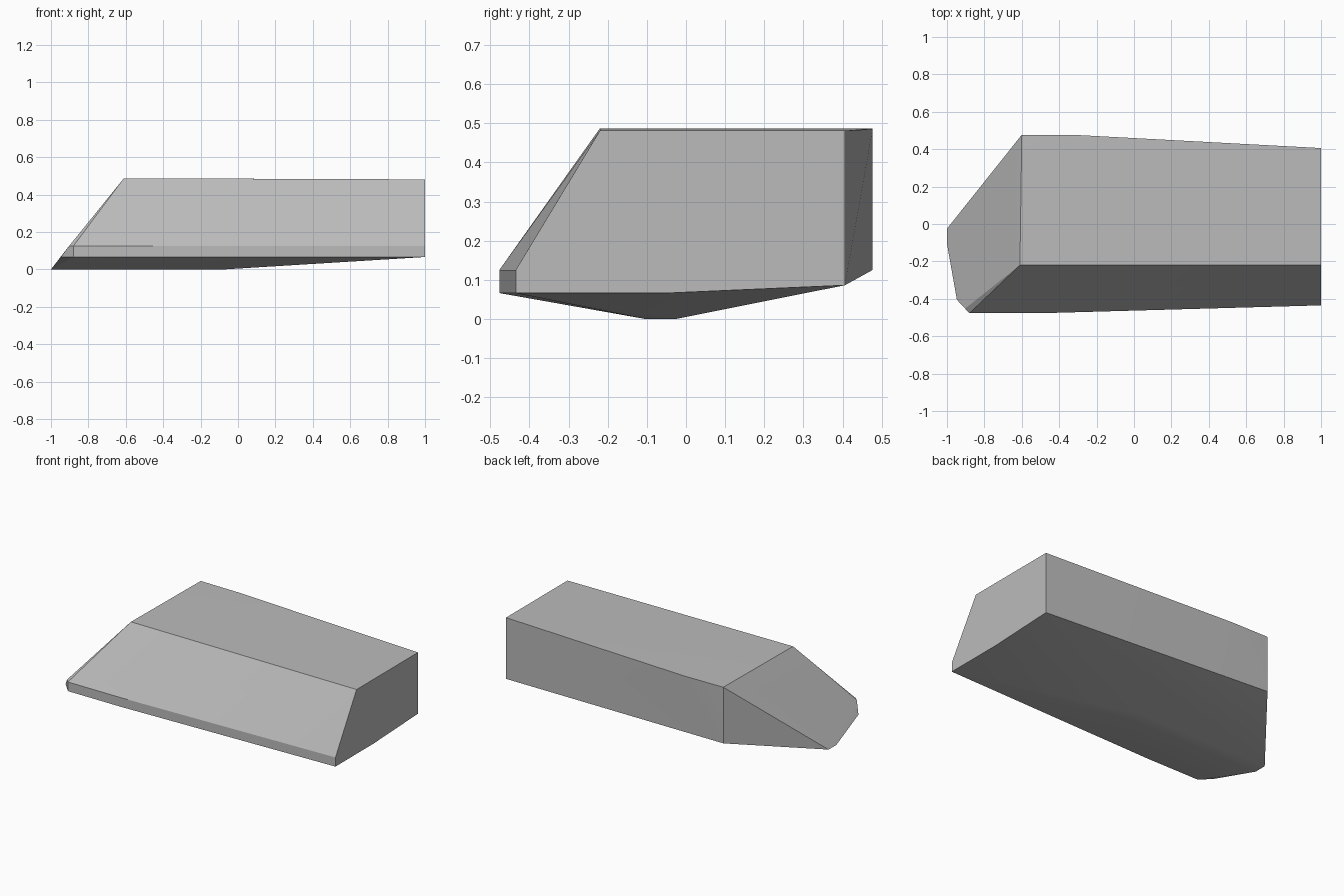
import bpy
import bmesh
import math

cube = bpy.data.objects.get("Cube")
if cube:
    bpy.data.objects.remove(cube, do_unlink=True)

grey = bpy.data.materials.new("plain grey")
grey.use_nodes = True
colour = (0.5, 0.5, 0.5, 1)
grey.diffuse_color = colour
grey.node_tree.nodes["Principled BSDF"].inputs["Base Color"].default_value = colour

# Corners of the faceted block, grouped by where they lie
roof = [(-0.61, -0.22, 0.487), (-0.6, 0.477, 0.487), (-0.33, 0.477, 0.485),
        (1, 0.406, 0.481), (1, -0.22, 0.481)]
front_wall = [(x, y, z) for x, y in ((-0.88, -0.477), (-0.5, -0.477), (1, -0.435))
              for z in (0.066, 0.125)]
nose_chamfer = [(-0.947, -0.405, 0.066), (-0.903, -0.452, 0.125)]
back_foot = [(-0.6, 0.477, 0.125), (1, 0.406, 0.086)]
end_foot = [(1, -0.05, 0.066)]
keel = [(x, y, 0) for x in (-1, -0.07) for y in (-0.105, -0.025)]

# Wrap the corners in one closed shell
bm = bmesh.new()
for corner in roof + front_wall + nose_chamfer + back_foot + end_foot + keel:
    bm.verts.new(corner)
bmesh.ops.convex_hull(bm, input=bm.verts)
loose = [v for v in bm.verts if not v.link_faces]
bmesh.ops.delete(bm, geom=loose, context='VERTS')
bmesh.ops.dissolve_limit(bm, angle_limit=math.radians(0.5),
                         verts=bm.verts, edges=bm.edges)
bmesh.ops.recalc_face_normals(bm, faces=bm.faces)

mesh = bpy.data.meshes.new("faceted_block")
bm.to_mesh(mesh)
bm.free()
mesh.materials.append(grey)
block = bpy.data.objects.new("faceted_block", mesh)
bpy.context.collection.objects.link(block)

# Soft shading across the shallow facets only
bpy.context.view_layer.objects.active = block
block.select_set(True)
bpy.ops.object.shade_smooth_by_angle(angle=math.radians(15))
